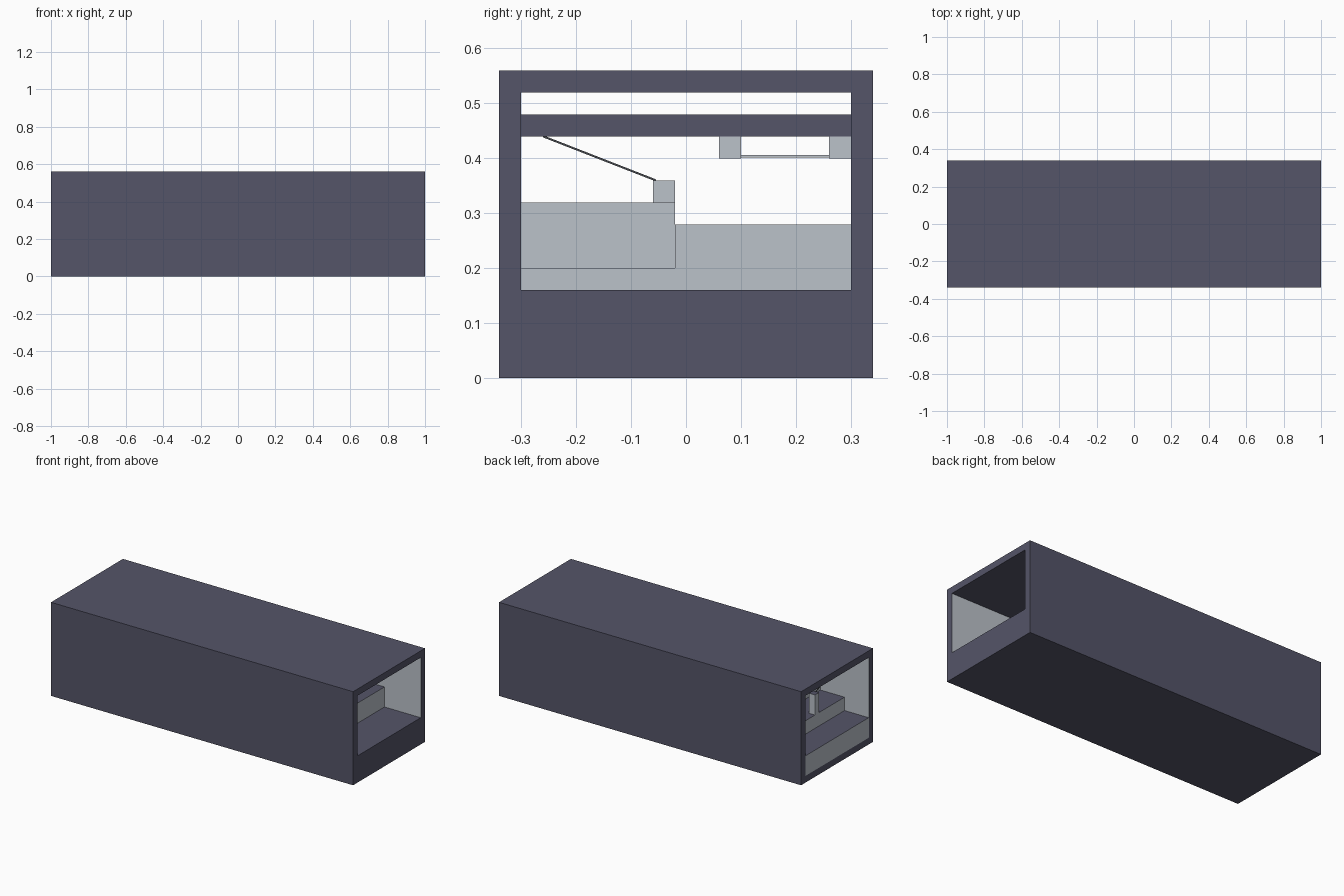
import bpy, bmesh, math
from mathutils import Vector

if "Cube" in bpy.data.objects:
    bpy.data.objects.remove(bpy.data.objects["Cube"])


def material(name, rgb):
    m = bpy.data.materials.new(name)
    m.diffuse_color = (*rgb, 1)
    m.use_nodes = True
    m.node_tree.nodes["Principled BSDF"].inputs["Base Color"].default_value = m.diffuse_color
    return m


DARK = material("slate_violet", (0.089, 0.089, 0.138))
LIGHT = material("pale_grey", (0.50, 0.54, 0.59))
ROPE = material("rope_grey", (0.06, 0.065, 0.075))


def box(name, x, y, z, mats, rule=lambda n: 0):
    """Box from (min, max) ranges; rule picks a material from the face normal."""
    bm = bmesh.new()
    bmesh.ops.create_cube(bm, size=1)
    for v in bm.verts:
        v.co = Vector([a + (b - a) * (c + 0.5) for (a, b), c in zip((x, y, z), v.co)])
    bm.normal_update()
    for f in bm.faces:
        f.material_index = rule(f.normal)
    me = bpy.data.meshes.new(name)
    bm.to_mesh(me)
    bm.free()
    for m in mats:
        me.materials.append(m)
    ob = bpy.data.objects.new(name, me)
    bpy.context.collection.objects.link(ob)
    return ob


def rod(name, a, b, r, mat):
    """Thin square bar between two points."""
    a, b = Vector(a), Vector(b)
    ob = box(name, (-r, r), (-r, r), (0, (b - a).length), [mat])
    ob.location = a
    ob.rotation_euler = (b - a).to_track_quat('Z', 'Y').to_euler()
    return ob


both = [DARK, LIGHT]
sides_light = lambda n: int(abs(n.z) < 0.5)

# Tunnel shell: base, roof and two walls with pale inner faces
box("base", (-1, 1), (-.34, .34), (0, .04), both)
box("roof", (-1, 1), (-.34, .34), (.52, .56), both)
for s, side in ((-1, "front"), (1, "back")):
    box(side + "_wall", (-1, 1), tuple(sorted((s * .30, s * .34))), (.04, .52), both,
        lambda n, s=s: int(n.y * s < -0.5))

# Raised floor, pale only at the low entrance
box("floor", (-1, 1), (-.30, .30), (.04, .16), both, lambda n: int(n.x < -0.5))

# Stepped interior floor
steps = [
    ("left_landing", (-.84, .76), (-.30, -.02), (.16, .20)),
    ("entry_step", (-.84, -.68), (-.30, -.02), (.20, .24)),
    ("left_platform", (-.68, .60), (-.30, -.02), (.20, .32)),
    ("right_entry_step", (-.84, -.68), (-.02, .30), (.16, .24)),
    ("right_platform", (-.68, .76), (-.02, .30), (.16, .28)),
]
for name, x, y, z in steps:
    box(name, x, y, z, both, sides_light)

# Gate post, crossbeam and rope
box("gate_post", (-.84, -.80), (-.06, -.02), (.24, .36), both, sides_light)
box("crossbeam", (-.84, -.80), (-.30, .30), (.44, .48), both)
rod("rope", (-.82, -.26, .44), (-.82, -.055, .36), .0018, ROPE)

# Hanging blocks with a thin bar between
for name, y in (("inner_hanger", (.06, .10)), ("outer_hanger", (.26, .30))):
    box(name, (-.84, -.80), y, (.40, .44), both, sides_light)
rod("hanging_bar", (-.82, .10, .404), (-.82, .26, .404), .0025, LIGHT)
